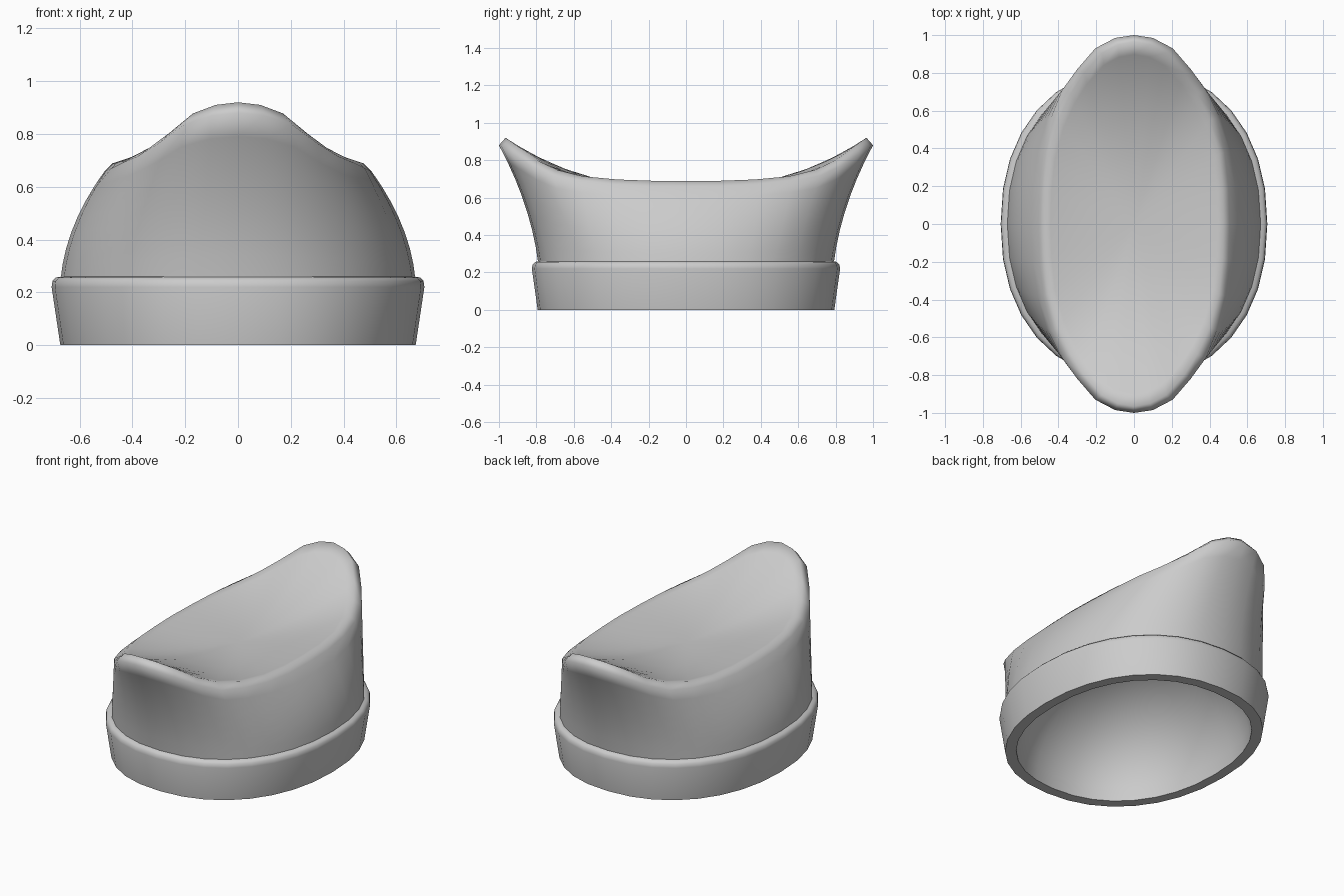
import bpy, bmesh, math
from mathutils import Vector

if "Cube" in bpy.data.objects:
    bpy.data.objects.remove(bpy.data.objects["Cube"])

N = 32  # points round the cap


def oval(a, b, z):
    """Slightly squared oval ring."""
    ring = []
    for i in range(N):
        t = 2 * math.pi * i / N
        c, s = math.cos(t), math.sin(t)
        ring.append(Vector((math.copysign(a * abs(c) ** 0.91, c),
                            math.copysign(b * abs(s) ** 0.91, s), z)))
    return ring


def mirror_quarter(quarter):
    """Repeat a quarter ring (x axis to y axis) in all four quadrants."""
    half = quarter + [(-x, y, z) for x, y, z in quarter[-2::-1]]
    full = half + [(x, -y, z) for x, y, z in half[-2:0:-1]]
    return [Vector(p) for p in full]


def loft(name, rings, mat, closed=False, tip=None, angle=40):
    bm = bmesh.new()
    loops = [[bm.verts.new(p) for p in r] for r in rings]
    pairs = list(zip(loops, loops[1:]))
    if closed:
        pairs.append((loops[-1], loops[0]))
    for lo, hi in pairs:
        for i in range(N):
            j = (i + 1) % N
            bm.faces.new((lo[i], lo[j], hi[j], hi[i]))
    if tip is not None:
        v = bm.verts.new(tip)
        for i in range(N):
            bm.faces.new((loops[-1][i], loops[-1][(i + 1) % N], v))
    me = bpy.data.meshes.new(name)
    bm.to_mesh(me)
    bm.free()
    me.materials.append(mat)
    ob = bpy.data.objects.new(name, me)
    bpy.context.collection.objects.link(ob)
    bpy.ops.object.select_all(action='DESELECT')
    ob.select_set(True)
    bpy.context.view_layer.objects.active = ob
    bpy.ops.object.shade_smooth_by_angle(angle=math.radians(angle))
    return ob


def wall(base, rim, steps):
    """Side wall: bulges out at the sides, flares inward at the two peaks."""
    rings = []
    for k in range(steps + 1):
        u = k / steps
        ring = []
        for i, (p, q) in enumerate(zip(base, rim)):
            bulge = 0.13 * u * (1 - u) * math.cos(4 * math.pi * i / N)
            v = p.lerp(q, u)
            out = Vector((v.x, v.y, 0)).normalized()
            ring.append(v + out * bulge)
        rings.append(ring)
    return rings


def saddle(rim, floor, scales):
    """Dished top panel shrinking towards the middle."""
    return [[Vector((p.x * s, p.y * s, floor + (p.z - floor) * s ** 2.4)) for p in rim]
            for s in scales]


cloth = bpy.data.materials.new("grey cloth")
cloth.diffuse_color = (0.6, 0.6, 0.6, 1)
cloth.use_nodes = True
cloth.node_tree.nodes["Principled BSDF"].inputs["Base Color"].default_value = cloth.diffuse_color

# Rim edges, from the low side to the peak
outer_rim = mirror_quarter([(.505, 0, .66), (.50, .19, .66), (.48, .38, .67),
                            (.44, .56, .69), (.38, .71, .715), (.30, .82, .765),
                            (.205, .93, .835), (.10, .985, .87), (0, 1, .88)])
inner_rim = mirror_quarter([(.475, 0, .69), (.47, .18, .69), (.45, .37, .697),
                            (.40, .55, .714), (.335, .69, .748), (.265, .80, .80),
                            (.17, .905, .878), (.085, .95, .91), (0, .965, .92)])

# Crown with peaked front and back and a dished top
loft("crown", wall(oval(.672, .79, .25), outer_rim, 7) + [inner_rim]
     + saddle(inner_rim, .65, (.93, .82, .68, .5, .3, .13)),
     cloth, tip=(0, 0, .65), angle=100)

# Turned-up band, hollow, with rounded top edge
loft("band", [oval(.612, .728, 0), oval(.673, .793, 0), oval(.706, .824, .22),
              oval(.703, .82, .243), oval(.69, .807, .256), oval(.668, .787, .26),
              oval(.612, .728, .02)], cloth, closed=True, angle=75)

# Rounded cavity inside the cap
APEX = .60
dome = []
for k in range(11):
    a = math.pi / 2 * k / 11
    r = math.cos(a)
    dome.append(oval(.612 * r, .728 * r, APEX * math.sin(a)))
lining = loft("lining", dome, cloth, tip=(0, 0, APEX), angle=60)
lining.data.flip_normals()
